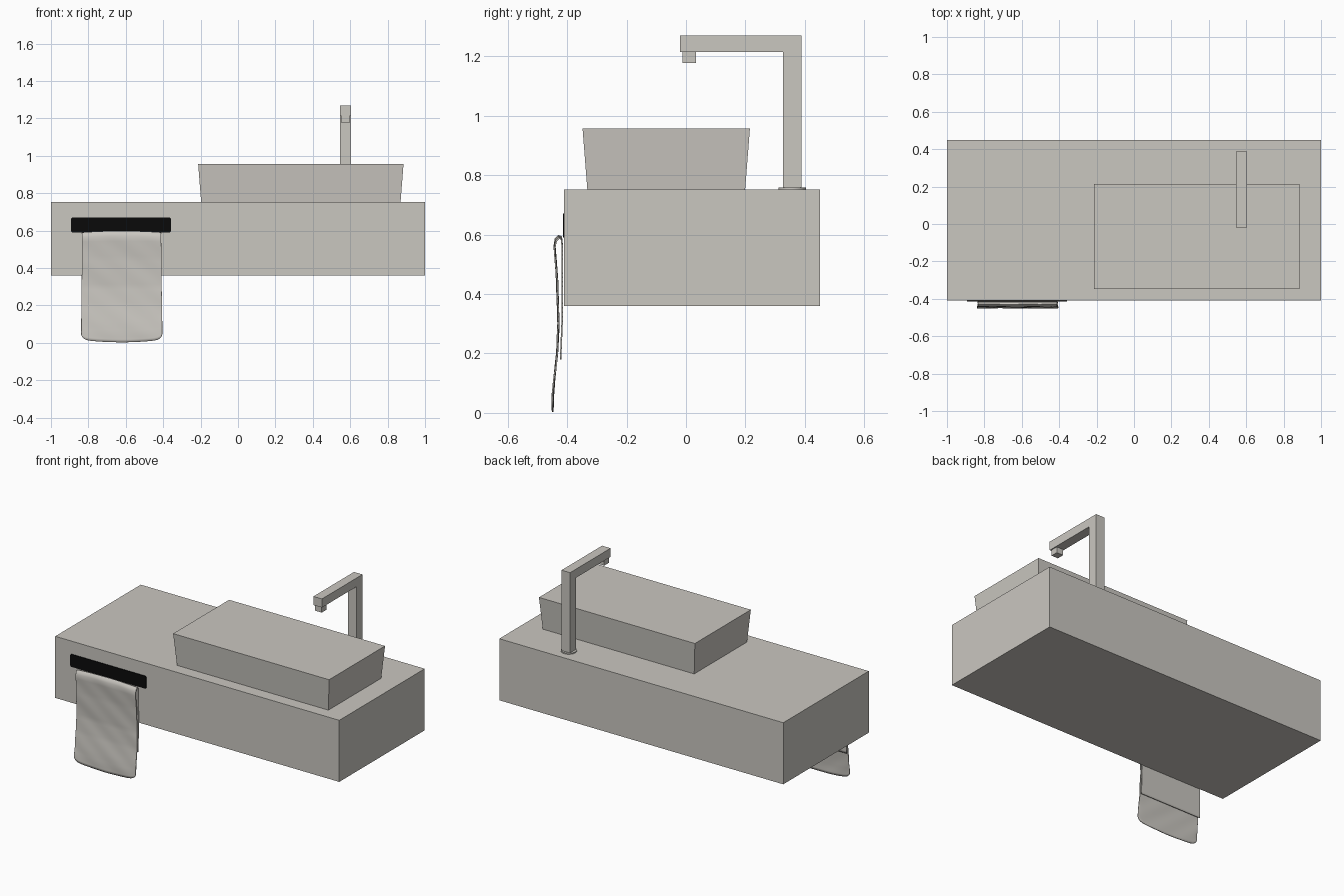
import bpy, bmesh, math
from mathutils import Vector

cube = bpy.data.objects.get("Cube")
if cube:
    bpy.data.objects.remove(cube, do_unlink=True)


def make_material(name, rgb):
    mat = bpy.data.materials.new(name)
    mat.use_nodes = True
    mat.diffuse_color = (*rgb, 1)
    mat.node_tree.nodes["Principled BSDF"].inputs["Base Color"].default_value = (*rgb, 1)
    return mat


grey = make_material("warm_grey", (0.59, 0.57, 0.53))
black = make_material("black", (0.003, 0.003, 0.003))


def finish(name, bm, mat):
    bmesh.ops.recalc_face_normals(bm, faces=bm.faces[:])
    mesh = bpy.data.meshes.new(name)
    bm.to_mesh(mesh)
    bm.free()
    mesh.materials.append(mat)
    obj = bpy.data.objects.new(name, mesh)
    bpy.context.collection.objects.link(obj)
    return obj


def box(name, low, high, mat, flare=0.0, corner=0.0):
    """Box between two corners; flare insets the bottom, corner rounds edges along y."""
    bm = bmesh.new()
    bmesh.ops.create_cube(bm, size=1)
    low, high = Vector(low), Vector(high)
    for v in bm.verts:
        inset = flare if v.co.z < 0 else 0
        for i in range(3):
            shift = inset if i < 2 else 0
            v.co[i] = low[i] + shift if v.co[i] < 0 else high[i] - shift
    if corner:
        edges = [e for e in bm.edges if abs(e.verts[0].co.y - e.verts[1].co.y) > 1e-4]
        bmesh.ops.bevel(bm, geom=edges, offset=corner, segments=4, profile=0.5, affect='EDGES')
    return finish(name, bm, mat)


# Counter, basin and the dark towel slot on the front
box("counter", (-1, -0.41, 0.36), (1, 0.45, 0.752), grey)
box("basin", (-0.213, -0.348, 0.752), (0.885, 0.215, 0.956), grey, flare=0.016)
box("towel_slot", (-0.893, -0.414, 0.59), (-0.358, -0.409, 0.67), black, corner=0.01)

# Tap: an L-shaped profile extruded across its width
bm = bmesh.new()
profile = [(0.327, 0.752), (0.388, 0.752), (0.388, 1.27), (-0.02, 1.27),
           (-0.02, 1.215), (0.327, 1.215)]
face = bm.faces.new([bm.verts.new((0.545, y, z)) for y, z in profile])
side = bmesh.ops.extrude_face_region(bm, geom=[face])
bmesh.ops.translate(bm, vec=(0.06, 0, 0),
                    verts=[g for g in side["geom"] if isinstance(g, bmesh.types.BMVert)])
finish("tap", bm, grey)
box("tap_nozzle", (0.552, -0.012, 1.178), (0.598, 0.034, 1.216), grey)

# Round foot under the tap
bpy.ops.mesh.primitive_cylinder_add(vertices=40, radius=0.046, depth=0.007,
                                    location=(0.575, 0.357, 0.7555))
foot = bpy.context.object
foot.name = "tap_foot"
foot.data.materials.append(grey)
bpy.ops.object.shade_smooth_by_angle()

# Towel: a folded strip, short flap behind and long flap in front
path = [(-0.422, 0.18), (-0.417, 0.3), (-0.416, 0.45), (-0.417, 0.57), (-0.419, 0.592),
        (-0.428, 0.596), (-0.438, 0.585), (-0.442, 0.56), (-0.434, 0.45), (-0.429, 0.3),
        (-0.434, 0.2), (-0.444, 0.1), (-0.448, 0.05), (-0.449, 0.003)]
rows = []
for (y0, z0), (y1, z1) in zip(path, path[1:]):
    steps = max(1, round(abs(z1 - z0) / 0.015))
    rows += [(y0 + (y1 - y0) * i / steps, z0 + (z1 - z0) * i / steps) for i in range(steps)]
rows.append(path[-1])

bm = bmesh.new()
columns = 40
grid = []
for y, z in rows:
    line = []
    front = y < -0.426
    for c in range(columns + 1):
        u = math.sin(math.pi * (c / columns - 0.5))
        half = 0.211 + 0.006 * (1 - z / 0.6)
        x = -0.622 + half * u
        hem = 0.014 * u * u + 0.036 * (1 - math.sqrt(max(0, 1 - abs(u) ** 14)))
        lift = hem * max(0, 1 - z / 0.15) if front else 0
        sag = 0.008 * u * u * max(0, (z - 0.5) / 0.1)
        ripple = 0.0016 * math.sin(36 * z + 5 * u) * math.sin(2.5 * u + 9 * z) if front else 0
        line.append(bm.verts.new((x, y + ripple, z + lift - sag)))
    grid.append(line)
for a, b in zip(grid, grid[1:]):
    for c in range(columns):
        bm.faces.new((a[c], a[c + 1], b[c + 1], b[c]))
towel = finish("towel", bm, grey)
solid = towel.modifiers.new("thickness", 'SOLIDIFY')
solid.thickness = 0.005
solid.offset = 0
bpy.ops.object.select_all(action='DESELECT')
towel.select_set(True)
bpy.context.view_layer.objects.active = towel
bpy.ops.object.shade_smooth_by_angle(angle=math.radians(50))
